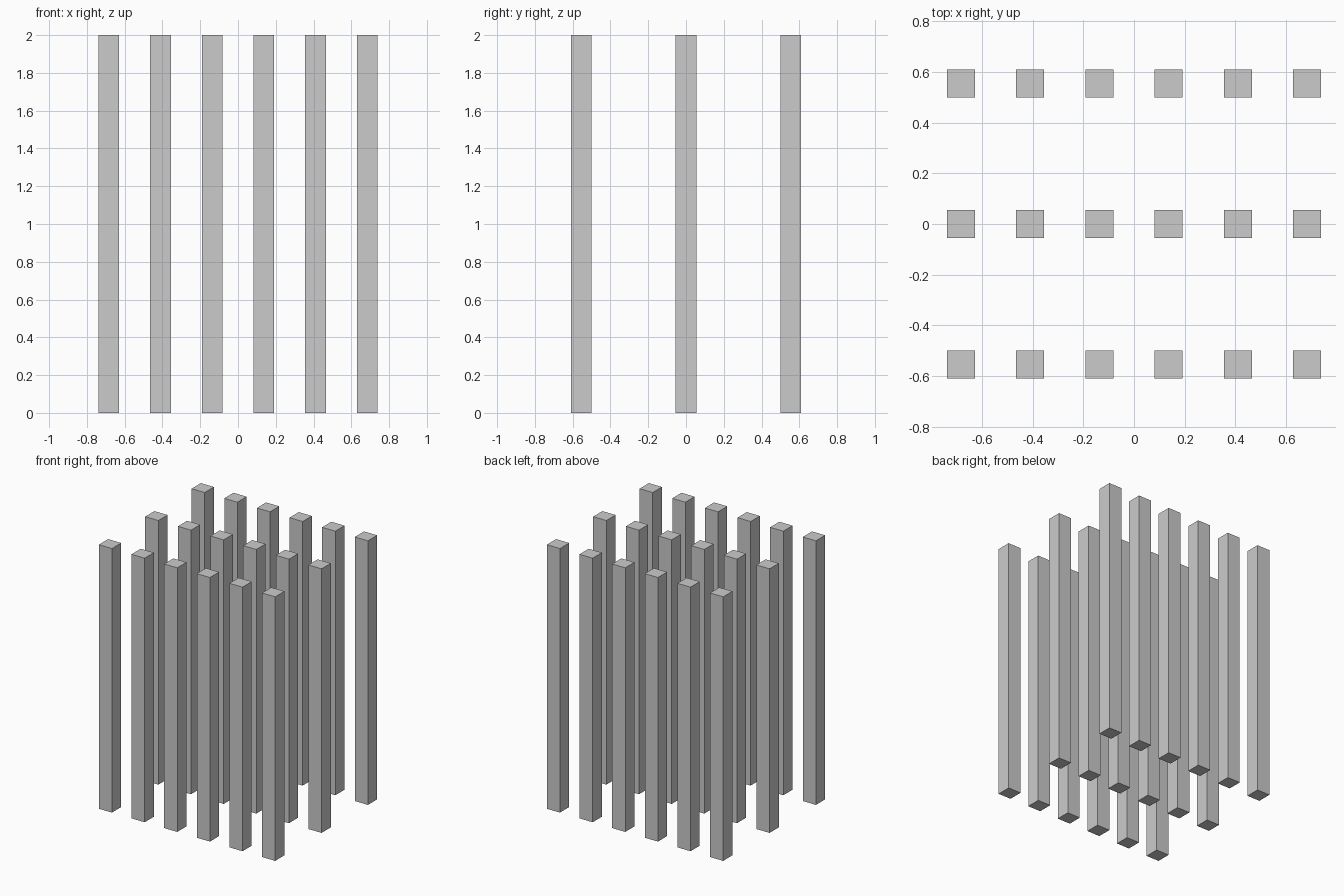
import bpy

if "Cube" in bpy.data.objects:
    bpy.data.objects.remove(bpy.data.objects["Cube"])

HEIGHT = 2.0
WIDTH = 0.11
COLUMNS, ROWS = 6, 3
STEP_X, STEP_Y = 0.2735, 0.555


def add_post(name, x, y):
    bpy.ops.mesh.primitive_cube_add(size=1, location=(x, y, HEIGHT / 2))
    post = bpy.context.object
    post.name = name
    post.scale = (WIDTH, WIDTH, HEIGHT)
    bpy.ops.object.transform_apply(location=False, rotation=False, scale=True)


# Centred grid of square posts
for row in range(ROWS):
    for col in range(COLUMNS):
        add_post(f"post_row{row + 1}_column{col + 1}",
                 (col - (COLUMNS - 1) / 2) * STEP_X,
                 (row - (ROWS - 1) / 2) * STEP_Y)
